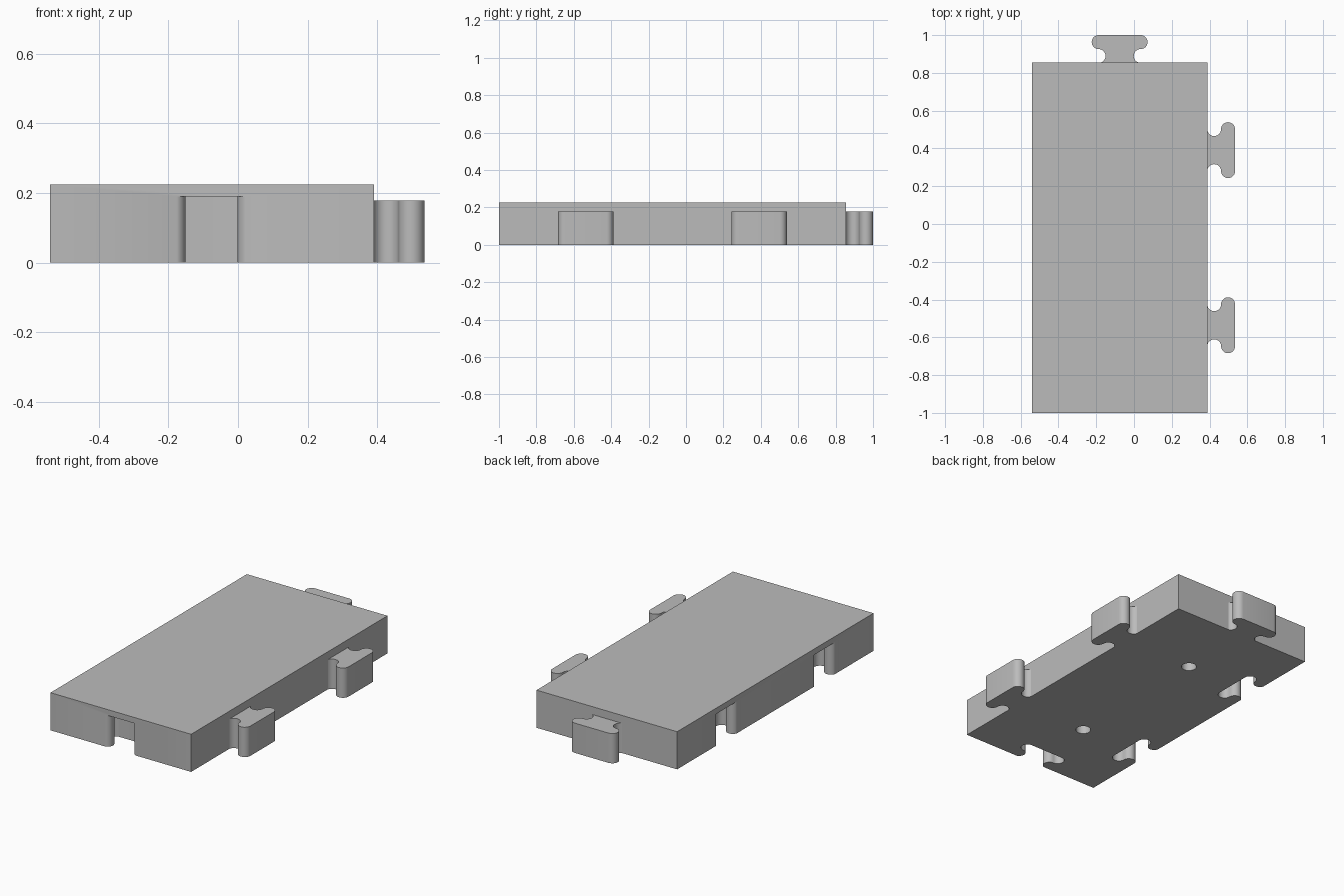
import bpy, bmesh, math

cube = bpy.data.objects.get("Cube")
if cube:
    bpy.data.objects.remove(cube, do_unlink=True)

grey = bpy.data.materials.new("plain_grey")
grey.use_nodes = True
colour = (0.5, 0.5, 0.5, 1)
grey.diffuse_color = colour
grey.node_tree.nodes["Principled BSDF"].inputs["Base Color"].default_value = colour

# Main dimensions
X0, X1, Y0, Y1 = -0.54, 0.39, -1.0, 0.855
HEIGHT, TAB_H, SOCKET_H = 0.225, 0.178, 0.19
MID_X, SIDE_Y = -0.076, (0.391, -0.536)
STEPS = 14


def prism(name, outline, z0, z1):
    """Extrude a flat outline between two heights."""
    bm = bmesh.new()
    face = bm.faces.new([bm.verts.new((x, y, z0)) for x, y in outline])
    top = bmesh.ops.extrude_face_region(bm, geom=[face])["geom"]
    bmesh.ops.translate(bm, vec=(0, 0, z1 - z0),
                        verts=[v for v in top if isinstance(v, bmesh.types.BMVert)])
    bmesh.ops.recalc_face_normals(bm, faces=bm.faces)
    mesh = bpy.data.meshes.new(name)
    bm.to_mesh(mesh)
    bm.free()
    mesh.materials.append(grey)
    obj = bpy.data.objects.new(name, mesh)
    bpy.context.collection.objects.link(obj)
    return obj


def connector(start):
    """T outline as (outward, sideways): scooped neck and rounded head."""
    half = []
    for i in range(STEPS + 1):
        a = math.radians(-71 + 161 * i / STEPS)
        half.append((0.0345 + 0.0365 * math.sin(a), 0.111 - 0.0365 * math.cos(a)))
    for i in range(1, STEPS + 1):
        a = math.radians(-90 + 180 * i / STEPS)
        half.append((0.108 + 0.037 * math.sin(a), 0.111 + 0.037 * math.cos(a)))
    half[0] = (0, half[0][1])
    if start < 0:
        half.insert(0, (start, half[0][1]))
    return half + [(u, -v) for u, v in reversed(half)]


def along_x(points, x, y):
    return [(x + u, y + v) for u, v in points]


def along_y(points, x, y):
    return [(x + v, y + u) for u, v in points]


def smooth(obj):
    bpy.ops.object.select_all(action="DESELECT")
    obj.select_set(True)
    bpy.context.view_layer.objects.active = obj
    bpy.ops.object.shade_smooth_by_angle(angle=math.radians(30))


# Slab
slab = prism("slab", [(X0, Y0), (X1, Y0), (X1, Y1), (X0, Y1)], 0, HEIGHT)

# Cutters for the edge sockets and the round holes underneath
slot = connector(-0.03)
cutters = [prism("front_socket_cutter", along_y(slot, MID_X, Y0), -0.05, SOCKET_H)]
for y in SIDE_Y:
    cutters.append(prism("side_socket_cutter", along_x(slot, X0, y), -0.05, SOCKET_H))
    ring = [(MID_X + 0.042 * math.cos(math.tau * i / 32),
             y + 0.042 * math.sin(math.tau * i / 32)) for i in range(32)]
    cutters.append(prism("hole_cutter", ring, -0.05, SOCKET_H))

for cutter in cutters:
    cutter.hide_render = True
    mod = slab.modifiers.new(cutter.name, "BOOLEAN")
    mod.operation, mod.solver, mod.object = "DIFFERENCE", "EXACT", cutter
bpy.context.view_layer.objects.active = slab
for mod in list(slab.modifiers):
    bpy.ops.object.modifier_apply(modifier=mod.name)
for cutter in cutters:
    bpy.data.objects.remove(cutter, do_unlink=True)
smooth(slab)

# Interlocking tabs
tab = connector(0)
smooth(prism("back_tab", along_y(tab, MID_X, Y1), 0, TAB_H))
for name, y in zip(("side_tab_back", "side_tab_front"), SIDE_Y):
    smooth(prism(name, along_x(tab, X1, y), 0, TAB_H))
